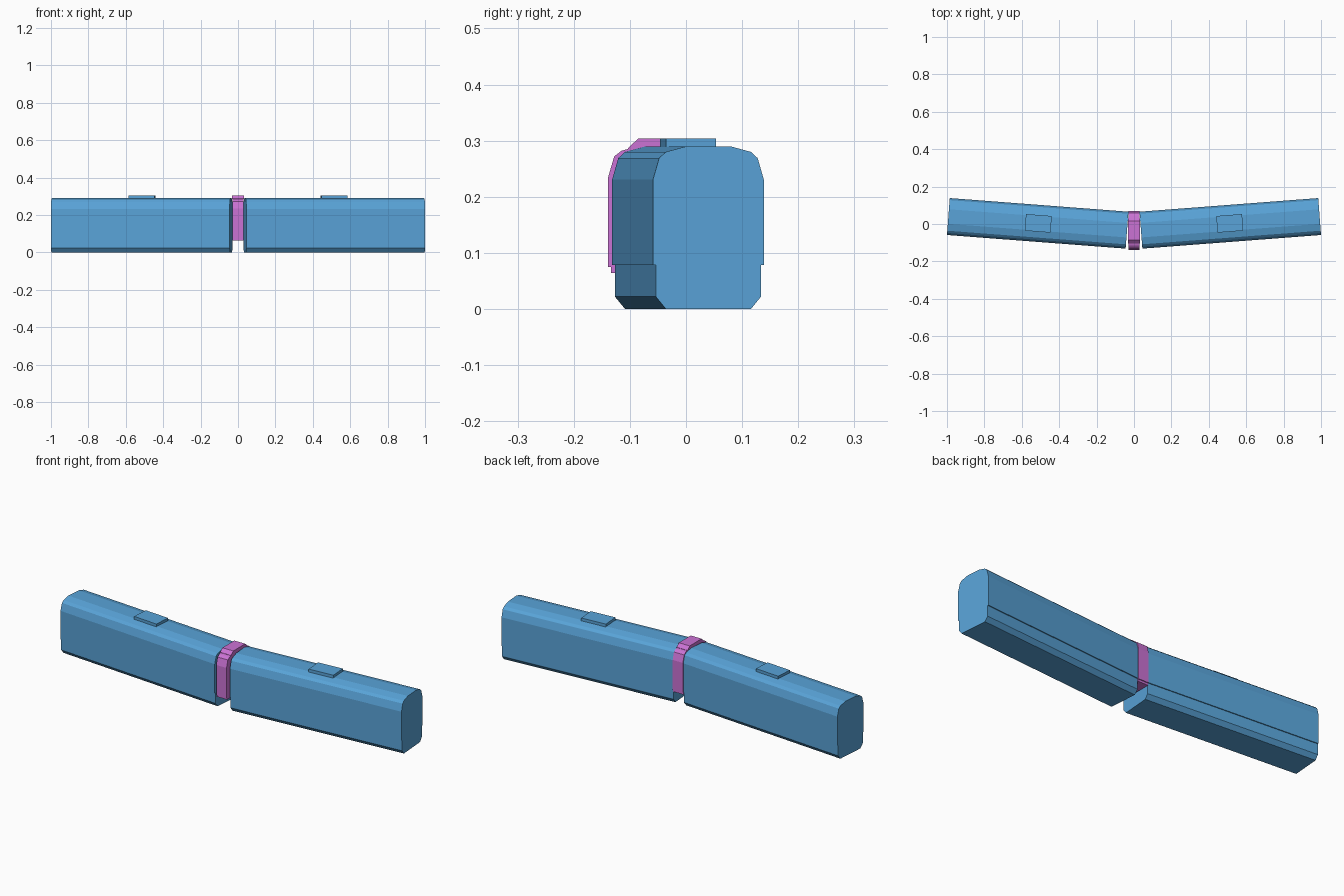
import bpy, bmesh, math
from mathutils import Matrix

if "Cube" in bpy.data.objects:
    bpy.data.objects.remove(bpy.data.objects["Cube"])

ANGLE = math.radians(4.36)


def material(name, rgb):
    m = bpy.data.materials.new(name)
    m.diffuse_color = (*rgb, 1.0)
    m.use_nodes = True
    m.node_tree.nodes["Principled BSDF"].inputs["Base Color"].default_value = m.diffuse_color
    return m


BLUE = material("light blue", (0.10, 0.37, 0.69))
PINK = material("orchid pink", (0.60, 0.17, 0.66))


def extrude_profile(name, half, length, matrix, mat):
    """Mirror a half profile of (y, z) points and extrude it along local x."""
    ring = half + [(-y, z) for y, z in reversed(half)]
    bm = bmesh.new()
    face = bm.faces.new([bm.verts.new((-length / 2, y, z)) for y, z in ring])
    ext = bmesh.ops.extrude_face_region(bm, geom=[face])
    verts = [v for v in ext["geom"] if isinstance(v, bmesh.types.BMVert)]
    bmesh.ops.translate(bm, verts=verts, vec=(length, 0, 0))
    bm.transform(matrix)
    bmesh.ops.recalc_face_normals(bm, faces=bm.faces)
    me = bpy.data.meshes.new(name)
    bm.to_mesh(me)
    bm.free()
    ob = bpy.data.objects.new(name, me)
    bpy.context.collection.objects.link(ob)
    me.materials.append(mat)
    return ob


# Half cross-section of a carriage: skirt, wall, curved roof
carriage = [(0.076, 0), (0.094, 0.022), (0.094, 0.078), (0.099, 0.078),
            (0.099, 0.231), (0.088, 0.269), (0.076, 0.28), (0.039, 0.29)]
roof_box = [(0.0445, 0.28), (0.0445, 0.304)]
for side, label in ((1, "right"), (-1, "left")):
    turn = Matrix.Rotation(side * ANGLE, 4, 'Z')
    extrude_profile(label + "_carriage", carriage, 0.958,
                    Matrix.Translation((side * 0.5148, 0.0035, 0)) @ turn, BLUE)
    extrude_profile(label + "_roof_box", roof_box, 0.138,
                    Matrix.Translation((side * 0.512, 0.0035, 0)) @ turn, BLUE)

# Flexible connector between the carriages, with a raised roof cap
connector = [(0.099, 0.064), (0.099, 0.075), (0.104, 0.075), (0.104, 0.234),
             (0.093, 0.272), (0.08, 0.282), (0.045, 0.292)]
cap = [(0.068, 0.284), (0.068, 0.287), (0.05, 0.304)]
place = Matrix.Translation((0, -0.035, 0))
extrude_profile("connector", connector, 0.06, place, PINK)
extrude_profile("connector_cap", cap, 0.064, place, PINK)
